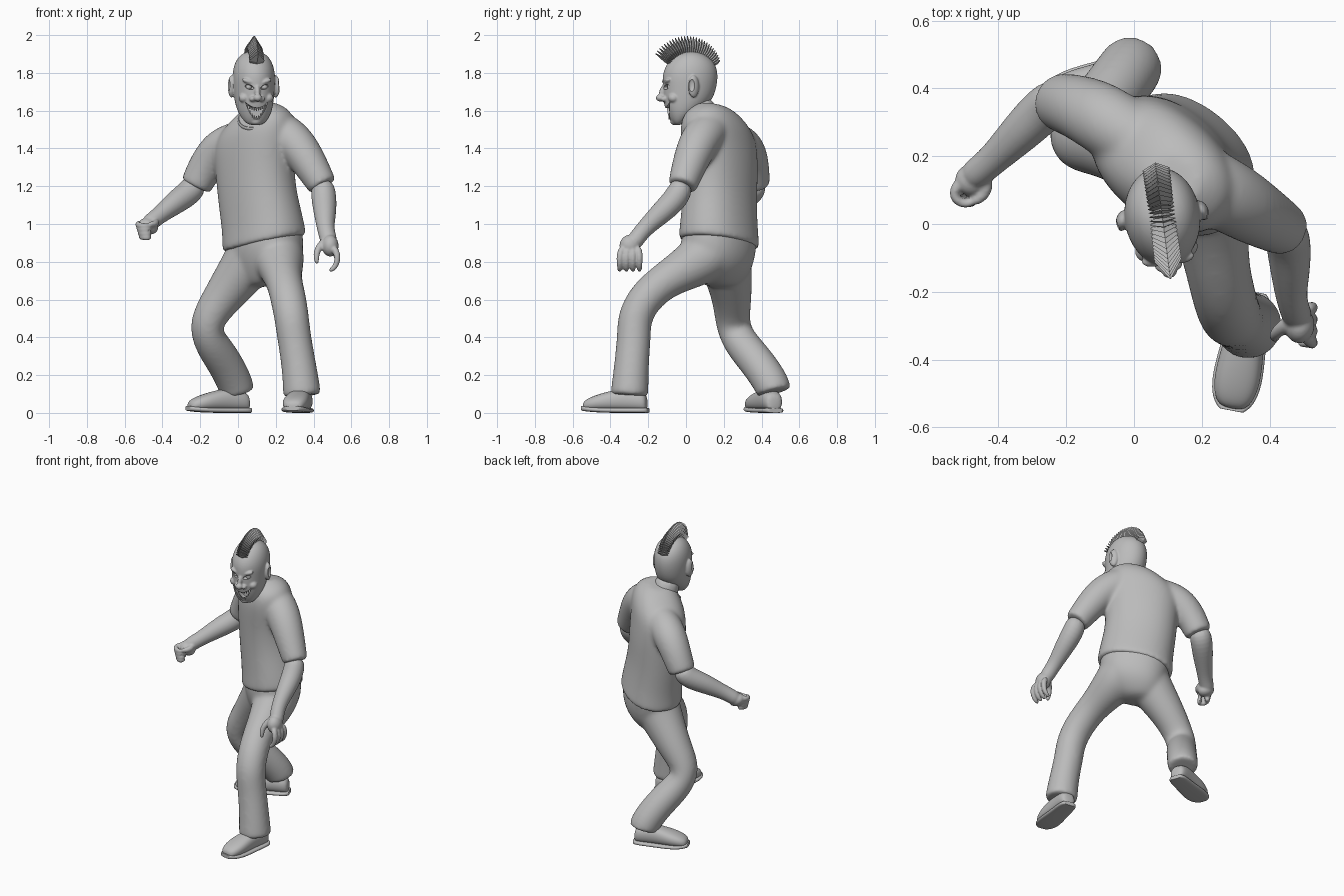
import bpy
import bmesh
from math import cos, sin, pi, radians, copysign, sqrt
from mathutils import Matrix, Vector

default_cube = bpy.data.objects.get("Cube")
if default_cube:
    bpy.data.objects.remove(default_cube, do_unlink=True)

# One plain material for the whole figure
grey = bpy.data.materials.new("plain_grey")
grey.use_nodes = True
grey.diffuse_color = (.5, .5, .5, 1)
grey.node_tree.nodes["Principled BSDF"].inputs["Base Color"].default_value = grey.diffuse_color

UP = Vector((0, 0, 1))


def ring(center, u, v, a, b, n=12, power=1.0):
    """Closed superellipse section; slightly enlarged to offset subdivision shrinkage."""
    points = []
    for i in range(n):
        c, s = cos(2 * pi * i / n), sin(2 * pi * i / n)
        points.append(center + u * copysign(abs(c) ** power, c) * a * 1.04
                      + v * copysign(abs(s) ** power, s) * b * 1.04)
    return points


def loft(bm, rings, crisp=False):
    """Skin a list of rings and cap both ends; crisp keeps the end edges tight."""
    if crisp:
        def inner(points):
            mid = sum(points, Vector()) / len(points)
            return [mid + (p - mid) * .96 for p in points]
        rings = [inner(rings[0])] + rings + [inner(rings[-1])]
    rows = [[bm.verts.new(p) for p in points] for points in rings]
    n = len(rows[0])
    for low, high in zip(rows, rows[1:]):
        for i in range(n):
            j = (i + 1) % n
            bm.faces.new((low[i], low[j], high[j], high[i]))
    bm.faces.new(rows[0][::-1])
    bm.faces.new(rows[-1])


def tube(bm, path, crisp=False, n=12):
    """Round limb through (x, y, z, radius) points."""
    points = [Vector(p[:3]) for p in path]
    u, rings = None, []
    for i, p in enumerate(points):
        tangent = (points[min(i + 1, len(points) - 1)] - points[max(i - 1, 0)]).normalized()
        u = tangent.orthogonal() if u is None else u - tangent * u.dot(tangent)
        u.normalize()
        rings.append(ring(p, u, tangent.cross(u), path[i][3], path[i][3], n))
    loft(bm, rings, crisp)


def trunk(bm, sections, yaw, tilt, crisp=False):
    """Body block from (z, x, y, half width, half depth) sections, turned and tilted."""
    side = Vector((cos(yaw), -sin(yaw), tilt))
    front = Vector((-sin(yaw), -cos(yaw), -tilt / 3))
    loft(bm, [ring(Vector((x, y, z)), side, front, a, b, 16, .9)
              for z, x, y, a, b in sections], crisp)


def blob(bm, location, scale, turn=0, axis='Y'):
    bmesh.ops.create_uvsphere(
        bm, u_segments=16, v_segments=10, radius=1,
        matrix=Matrix.Translation(location) @ Matrix.Rotation(turn, 4, axis)
        @ Matrix.Diagonal((*scale, 1)))


def build(name, bm, voxel=None, sub=2, cutter=None, smooth=True, relaxing=4):
    """Turn a bmesh into a finished object: subdivide, fuse, cut, shade."""
    bmesh.ops.recalc_face_normals(bm, faces=bm.faces)
    mesh = bpy.data.meshes.new(name)
    bm.to_mesh(mesh)
    bm.free()
    obj = bpy.data.objects.new(name, mesh)
    bpy.context.collection.objects.link(obj)
    if sub:
        obj.modifiers.new("round", 'SUBSURF').levels = sub
    if voxel:
        fuse = obj.modifiers.new("fuse", 'REMESH')
        fuse.mode, fuse.voxel_size = 'VOXEL', voxel
        relax = obj.modifiers.new("relax", 'SMOOTH')
        relax.factor, relax.iterations = .5, relaxing
    if cutter:
        cut = obj.modifiers.new("cut", 'BOOLEAN')
        cut.operation, cut.object, cut.solver = 'DIFFERENCE', cutter, 'EXACT'
    bpy.context.view_layer.update()
    graph = bpy.context.evaluated_depsgraph_get()
    final = bpy.data.meshes.new_from_object(obj.evaluated_get(graph))
    obj.modifiers.clear()
    obj.data = final
    final.materials.clear()
    final.materials.append(grey)
    if smooth:
        bpy.ops.object.select_all(action='DESELECT')
        obj.select_set(True)
        bpy.context.view_layer.objects.active = obj
        bpy.ops.object.shade_smooth_by_angle(angle=radians(40))
    return obj


# Trousers: hips and two bent legs fused together
bm = bmesh.new()
trunk(bm, [(1, .14, .18, .2, .16), (.92, .14, .175, .214, .17), (.84, .15, .17, .207, .167),
           (.76, .145, .175, .18, .145), (.69, .125, .175, .125, .1),
           (.665, .12, .175, .07, .06)], radians(43), .1)
tube(bm, [(.2, .15, .87, .14), (.215, .09, .82, .138), (.225, .02, .775, .122),
          (.235, -.06, .73, .104), (.248, -.14, .68, .095), (.268, -.225, .6, .095),
          (.285, -.275, .5, .092), (.297, -.275, .4, .09), (.325, -.29, .24, .092),
          (.34, -.3, .09, .102)], True)
tube(bm, [(.1, .2, .87, .15), (.06, .21, .8, .142), (0, .225, .72, .126),
          (-.09, .245, .6, .104), (-.178, .245, .47, .09), (-.15, .28, .38, .094),
          (-.065, .385, .26, .095), (-.012, .457, .15, .096), (-.005, .467, .11, .092)], True)
build("trousers", bm, .01, relaxing=20)

# Shirt: twisted body with two short sleeves
bm = bmesh.new()
trunk(bm, [(.895, .14, .175, .232, .184), (1, .13, .175, .222, .172), (1.15, .1, .18, .215, .163),
           (1.3, .09, .182, .22, .164), (1.42, .085, .175, .235, .16), (1.5, .095, .165, .222, .155),
           (1.56, .11, .152, .18, .135), (1.605, .115, .145, .118, .105),
           (1.628, .115, .13, .075, .068)], radians(40), .2, True)
tube(bm, [(.15, .15, 1.51, .105), (.24, .105, 1.485, .11), (.315, .06, 1.42, .106),
          (.38, .02, 1.32, .094), (.45, -.02, 1.2, .078)], True)
tube(bm, [(.02, .24, 1.45, .1), (-.06, .29, 1.42, .106), (-.115, .325, 1.38, .104),
          (-.175, .35, 1.3, .094), (-.224, .36, 1.2, .085)], True)
build("shirt", bm, .01, relaxing=20)

# Collar band around the neck opening
bm = bmesh.new()
slope = Vector((-.2, -.6, .75)).normalized()
across = slope.orthogonal().normalized()
along = slope.cross(across)
center = Vector((.095, .07, 1.562))
rows = []
for p in ring(center, across, along, .09, .09, 24):
    out = (p - center).normalized()
    rows.append([bm.verts.new(q) for q in ring(p, out, slope, .008, .014, 6)])
for i, row in enumerate(rows):
    following = rows[(i + 1) % len(rows)]
    for j in range(6):
        k = (j + 1) % 6
        bm.faces.new((row[j], row[k], following[k], following[j]))
build("collar", bm, sub=1)

# Left arm: hanging hand with curled fingers
bm = bmesh.new()
tube(bm, [(.445, -.01, 1.23, .06), (.455, -.045, 1.14, .068), (.461, -.13, 1.06, .06),
          (.462, -.205, .99, .047), (.472, -.25, .94, .044), (.49, -.29, .88, .046)])
blob(bm, (.488, -.298, .885), (.046, .056, .058))
for i in range(4):
    y = -.255 - i * .026
    fan = y - .009 * (i - 1)
    tube(bm, [(.505, y, .88, .02), (.526, fan, .84, .019), (.527, fan, .8, .017),
              (.508, fan, .765, .015), (.482, fan, .75, .011)], n=8)
tube(bm, [(.47, -.28, .92, .024), (.43, -.31, .88, .021), (.412, -.33, .84, .018),
          (.418, -.34, .785, .012)], n=8)
build("left_arm", bm, .006)

# Right arm: outstretched with a loose fist
bm = bmesh.new()
tube(bm, [(-.215, .37, 1.23, .062), (-.25, .355, 1.17, .07), (-.33, .275, 1.115, .063),
          (-.405, .2, 1.055, .047), (-.45, .16, 1.02, .045), (-.49, .13, .985, .044)])
blob(bm, (-.475, .13, .988), (.056, .05, .042), .4)
for i in range(4):
    z = 1 - i * .021
    inset = .006 * i
    tube(bm, [(-.5 + inset, .13, z, .02), (-.53 + inset, .105, z, .018),
              (-.532 + inset, .075, z - .005, .017), (-.5 + inset, .056, z - .01, .016),
              (-.47, .066, z - .01, .014), (-.465, .09, z - .005, .01)], n=8)
tube(bm, [(-.45, .15, 1.015, .024), (-.43, .11, 1.005, .021), (-.445, .08, 1, .018),
          (-.48, .06, .995, .012)], n=8)
build("right_arm", bm, .006)


# Shoes: rounded upper on a thin sole with a lifted toe, from heel to toe
def shoe(name, heel, toe):
    heel, toe = Vector((*heel, 0)), Vector((*toe, 0))
    side = (toe - heel).normalized().cross(UP)
    outline = [(0, .032, .07), (.06, .052, .1), (.3, .056, .12), (.5, .062, .11),
               (.75, .07, .088), (.93, .056, .064), (1, .03, .042)]
    upper, sole = bmesh.new(), bmesh.new()
    loft(upper, [ring(heel.lerp(toe, t) + UP * (.012 + h / 2), side, UP, w, h / 2, 12, .8)
                 for t, w, h in outline])
    loft(sole, [ring(heel.lerp(toe, t * 1.03 - .015) + UP * (.013 + .012 * t ** 6), side, UP,
                     w + .005, .013, 12, .5) for t, w, h in outline], True)
    build(name + "_shoe", upper)
    build(name + "_sole", sole)


shoe("left", (.352, -.205), (.288, -.545))
shoe("right", (.057, .472), (-.262, .352))

# Neck
bm = bmesh.new()
tube(bm, [(.1, .12, 1.5, .085), (.095, .09, 1.57, .08), (.085, .06, 1.66, .078)])
build("neck", bm)

# Head parts share one turned frame
head_frame = Matrix.Translation((.083, .025, 0)) @ Matrix.Rotation(.13, 4, 'Z')


def upper_lip(x):
    return 1.615 + .03 * (x / .06) ** 2


def lower_lip(x):
    return 1.557 + .088 * (x / .06) ** 2


# Cutter for grin, eye sockets and ear hollows
bm = bmesh.new()
steps = [-.06 + .01 * i for i in range(13)]
edge = [(x, upper_lip(x)) for x in steps] + [(x, lower_lip(x)) for x in steps[-2:0:-1]]
loft(bm, [[Vector((x, y, z)) for x, z in edge] for y in (-.22, -.065)])
for s in (-1, 1):
    blob(bm, (s * .042, -.138, 1.725), (.027, .024, .012), -.3 * s)
    blob(bm, (s * .14, -.014, 1.735), (.014, .018, .036))
bm.transform(head_frame)
cutter = build("face_cutter", bm, sub=0)
cutter.hide_render = True

# Head: skull, jaw, brows, nose, cheeks and ears fused together
bm = bmesh.new()
skull = [(1.522, -.062, -.03, .034), (1.545, -.083, 0, .06), (1.59, -.102, .07, .088),
         (1.65, -.12, .135, .102), (1.72, -.12, .16, .108), (1.79, -.125, .168, .112),
         (1.85, -.1, .155, .1), (1.895, -.055, .11, .072), (1.915, 0, .05, .03)]
loft(bm, [ring(Vector((0, (f + b) / 2 - .025, z)), Vector((1, 0, 0)), Vector((0, 1, 0)),
               w, (b - f) / 2, 16) for z, f, b, w in skull])
blob(bm, (0, -.084, 1.543), (.032, .026, .02))
blob(bm, (0, -.145, 1.705), (.016, .022, .04), -.4, 'X')
blob(bm, (0, -.163, 1.668), (.024, .024, .02))
for s in (-1, 1):
    blob(bm, (s * .024, -.145, 1.662), (.018, .02, .015))
    blob(bm, (s * .042, -.128, 1.753), (.04, .02, .014), -.35 * s)
    blob(bm, (s * .064, -.1, 1.667), (.03, .03, .026))
    blob(bm, (s * .118, 0, 1.728), (.02, .032, .06), .35 * s, 'Z')
bm.transform(head_frame)
build("head", bm, .005, cutter=cutter)
bpy.data.objects.remove(cutter, do_unlink=True)

# Eyes
bm = bmesh.new()
for s in (-1, 1):
    blob(bm, (s * .042, -.112, 1.725), (.018, .018, .018))
bm.transform(head_frame)
build("eyes", bm, sub=0)

# Teeth: two curved rows of small pegs
bm = bmesh.new()
for i in range(9):
    x = (i - 4) * .0115
    y = -.026 - .086 * sqrt(1 - (x / .085) ** 2)
    for z, low, high in ((upper_lip(x) - .006, .003, .006), (lower_lip(x) + .005, .006, .003)):
        bmesh.ops.create_cone(bm, cap_ends=True, segments=6, radius1=low, radius2=high,
                              depth=.02, matrix=Matrix.Translation((x, y, z)))
bm.transform(head_frame)
build("teeth", bm, sub=0)

# Mohawk: a fan of leaf-shaped spikes over the skull
bm = bmesh.new()
count = 28
for i in range(count):
    t = i / (count - 1)
    angle = radians(147 - 118 * t)
    out = Vector((0, cos(angle), sin(angle)))
    ahead = Vector((0, -sin(angle), cos(angle)))
    base = Vector((0, 0, 1.78))
    tip = .224 - .045 * t * t
    loft(bm, [ring(base + out * r, Vector((1, 0, 0)), ahead, w, d, 4)
              for r, w, d in ((.1, .026, .008), (.158, .039, .012), (tip, .002, .002))])
bm.transform(head_frame)
build("mohawk", bm, sub=0, smooth=False)
